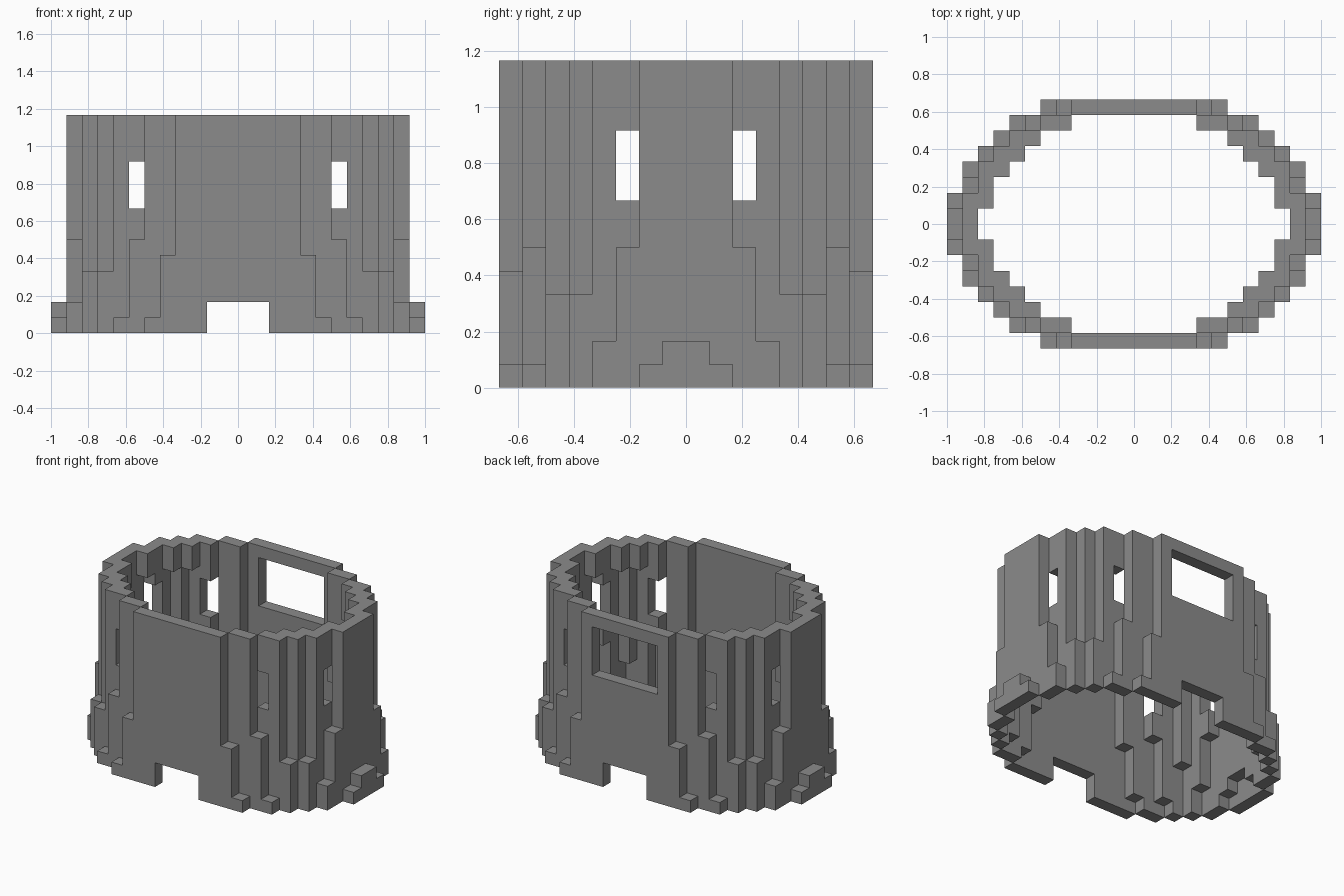
import bpy, bmesh, math
from mathutils import Vector

U = 1 / 12  # size of one block

if "Cube" in bpy.data.objects:
    bpy.data.objects.remove(bpy.data.objects["Cube"], do_unlink=True)

grey = bpy.data.materials.new("stone_grey")
grey.use_nodes = True
colour = (0.26, 0.26, 0.26, 1)
grey.diffuse_color = colour
grey.node_tree.nodes["Principled BSDF"].inputs["Base Color"].default_value = colour


def box(x0, x1, y0, y1, z0, z1):
    return {(x, y, z) for x in range(x0, x1) for y in range(y0, y1) for z in range(z0, z1)}


def build(name, cells):
    """Skin a set of blocks with outer faces only, merged into flat panels."""
    bm = bmesh.new()
    verts = {}
    for cell in cells:
        for axis in range(3):
            for side in (0, 1):
                step = [0, 0, 0]
                step[axis] = 2 * side - 1
                if tuple(c + s for c, s in zip(cell, step)) in cells:
                    continue
                loop = []
                for a, b in ((0, 0), (1, 0), (1, 1), (0, 1)):
                    p = list(cell)
                    p[axis] += side
                    p[(axis + 1) % 3] += a
                    p[(axis + 2) % 3] += b
                    key = tuple(p)
                    if key not in verts:
                        verts[key] = bm.verts.new(Vector(key) * U)
                    loop.append(verts[key])
                bm.faces.new(loop if side else loop[::-1])
    bmesh.ops.dissolve_limit(bm, angle_limit=math.radians(1), verts=bm.verts, edges=bm.edges)
    mesh = bpy.data.meshes.new(name)
    bm.to_mesh(mesh)
    bm.free()
    mesh.materials.append(grey)
    bpy.context.collection.objects.link(bpy.data.objects.new(name, mesh))


# Flat end panels with a doorway notch; the back one also has a wide window
notch_x, notch_z = 2, 2
front = box(-4, 4, -8, -7, 0, 14) - box(-notch_x, notch_x, -8, -7, 0, notch_z)
back = box(-4, 4, 7, 8, 0, 14) - box(-notch_x, notch_x, 7, 8, 0, notch_z)
build("front_panel", front)
build("back_panel", back - box(-3, 3, 7, 8, 9, 13))

# Flared foot: outer columns of one quarter as (x, y, top)
foot = [(4, 7, 5), (5, 7, 1), (6, 6, 6), (7, 6, 1), (8, 5, 4), (9, 4, 4),
        (10, 3, 2), (10, 2, 6), (11, 1, 1), (11, 0, 2)]
# Main wall: columns as (x, y, bottom)
wall = [(4, 6, 5), (5, 6, 1), (6, 5, 6), (7, 5, 1), (8, 4, 4), (9, 3, 2),
        (9, 2, 6), (10, 1, 1), (10, 0, 2)]
# Inner blocks under the rim, and columns pierced by slit windows
rim = [(7, 4), (8, 3), (9, 1)]
slits = [(6, 5), (9, 2)]


def column(x, y, z0, z1):
    return box(x, x + 1, y, y + 1, z0, z1)


quarter = set()
for x, y, top in foot:
    quarter |= column(x, y, 0, top)
for x, y, bottom in wall:
    quarter |= column(x, y, bottom, 14)
for x, y in rim:
    quarter |= column(x, y, 12, 14)
for x, y in slits:
    quarter -= column(x, y, 8, 11)

# Mirror the quarter front to back, then side to side
half = quarter | {(x, -1 - y, z) for x, y, z in quarter}
build("left_wall", half)
build("right_wall", {(-1 - x, y, z) for x, y, z in half})
